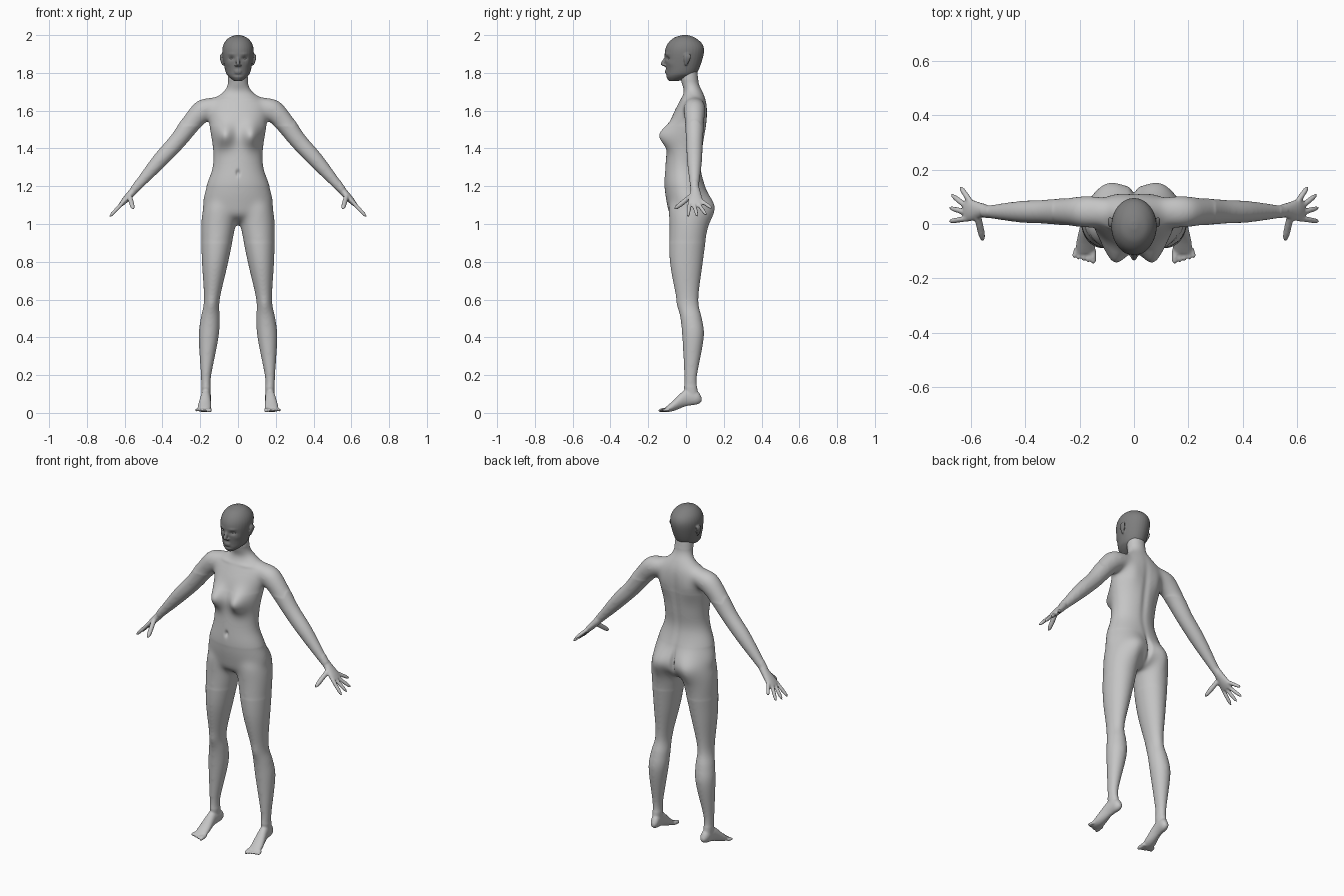
import bpy, bmesh, math
from mathutils import Vector

cube = bpy.data.objects.get("Cube")
if cube:
    bpy.data.objects.remove(cube)

X, Y, Z = Vector((1, 0, 0)), Vector((0, 1, 0)), Vector((0, 0, 1))


def material(name, grey):
    mat = bpy.data.materials.new(name)
    mat.use_nodes = True
    colour = (grey, grey, grey, 1)
    mat.diffuse_color = colour
    mat.node_tree.nodes["Principled BSDF"].inputs["Base Color"].default_value = colour
    return mat


def spline(before, start, end, after, t):
    """Smooth curve between start and end, with slopes taken from the neighbours."""
    slope_in, slope_out = (end - before) / 2, (after - start) / 2
    ease = t * t * (3 - 2 * t)
    return start + (end - start) * ease + slope_in * t * (1 - t) ** 2 - slope_out * t * t * (1 - t)


def loft(bm, rings, u, v, side=1, sides=32, steps=5):
    """Closed tube through elliptical rings: x, y, z, radius along u, radius along v."""
    last, fine = len(rings) - 1, []
    for i in range(last):
        near = [rings[max(i - 1, 0)], rings[i], rings[i + 1], rings[min(i + 2, last)]]
        for step in range(steps):
            fine.append([spline(*values, step / steps) for values in zip(*near)])
    fine.append(rings[last])
    loops = []
    for x, y, z, radius_u, radius_v in fine:
        loop = []
        for k in range(sides):
            angle = math.tau * k / sides
            p = Vector((x, y, z)) + u * radius_u * math.cos(angle) + v * radius_v * math.sin(angle)
            loop.append(bm.verts.new((p.x * side, p.y, p.z)))
        loops.append(loop)
    faces = [bm.faces.new(loops[0]), bm.faces.new(loops[-1])]
    for low, high in zip(loops, loops[1:]):
        for k in range(sides):
            j = (k + 1) % sides
            faces.append(bm.faces.new((low[k], low[j], high[j], high[k])))
    bmesh.ops.recalc_face_normals(bm, faces=faces)


def stack(bm, rows, centre=lambda z: 0, side=1):
    """Upright loft from rows of height, front, back and half width."""
    rings = [(centre(z), (front + back) / 2, z, half, (back - front) / 2) for z, front, back, half in rows]
    loft(bm, rings, X, Y, side)


def ball(bm, centre, radii, side=1):
    made = bmesh.ops.create_uvsphere(bm, u_segments=24, v_segments=16, radius=1)["verts"]
    for vert in made:
        x, y, z = (c + r * q for c, r, q in zip(centre, radii, vert.co))
        vert.co = (x * side, y, z)
    bmesh.ops.recalc_face_normals(bm, faces=list({face for vert in made for face in vert.link_faces}))


def digit(bm, start, along, length, radius, side):
    """Finger or toe that narrows to a rounded tip."""
    start, along = Vector(start), along.normalized()
    u = along.cross(Vector((1, 1, 1))).normalized()
    rings = []
    for k in range(9):
        t = k / 8
        size = radius * max(math.sqrt(1 - t ** 6), .2)
        rings.append((*(start + along * length * t), size, size))
    loft(bm, rings, u, along.cross(u), side, sides=12, steps=1)


def fuse(name, bm, voxel, mat, smoothing, details):
    """Merge overlapping parts into one skin, relax it, then push the details in or out."""
    mesh = bpy.data.meshes.new(name)
    bm.to_mesh(mesh)
    bm.free()
    obj = bpy.data.objects.new(name, mesh)
    bpy.context.collection.objects.link(obj)
    remesh = obj.modifiers.new("skin", "REMESH")
    remesh.mode, remesh.voxel_size = "VOXEL", voxel
    skin = bpy.data.meshes.new_from_object(obj.evaluated_get(bpy.context.evaluated_depsgraph_get()))
    obj.modifiers.clear()
    obj.data = skin
    bm = bmesh.new()
    bm.from_mesh(skin)
    for rule, rounds in smoothing:
        verts = [vert for vert in bm.verts if rule(vert.co)]
        for _ in range(rounds):
            bmesh.ops.smooth_vert(bm, verts=verts, factor=.5, use_axis_x=True, use_axis_y=True, use_axis_z=True)
    for (x, y, z), radii, push in details:
        for side in ((1, -1) if x else (1,)):
            for vert in bm.verts:
                offsets = zip(vert.co, (x * side, y, z), radii)
                distance = sum(((q - c) / r) ** 2 for q, c, r in offsets)
                if distance < 6:
                    vert.co += Y * push * math.exp(-distance)
    for face in bm.faces:
        face.smooth = True
    bm.to_mesh(skin)
    bm.free()
    skin.materials.clear()
    skin.materials.append(mat)


light_grey = material("light grey", .56)
dark_grey = material("dark grey", .21)

# Torso and neck
body = bmesh.new()
stack(body, [(1, 0, .08, .06), (1.04, -.08, .11, .15), (1.1, -.1, .12, .188), (1.2, -.115, .1, .168),
             (1.3, -.11, .08, .135), (1.4, -.1, .09, .133), (1.55, -.08, .11, .155), (1.64, -.04, .11, .15),
             (1.7, -.01, .09, .08), (1.74, -.025, .07, .057), (1.82, -.035, .06, .052)])

# Rows for the leg, and for the foot: y, height, half height, half width
leg = [(.07, 0, .07, .022), (.13, -.01, .06, .025), (.2, -.01, .06, .028), (.4, -.02, .095, .053),
       (.5, -.03, .085, .051), (.6, -.05, .066, .042), (.8, -.086, .09, .07), (1, -.09, .115, .092),
       (1.1, -.09, .11, .085), (1.16, -.06, .08, .06)]
foot = [(.083, .07, .01, .01), (.06, .08, .035, .024), (0, .08, .045, .026), (-.07, .036, .027, .035),
        (-.11, .016, .012, .033)]

# Rows for the arm: x, height, radius; and for the hand: x, half width, half thickness
arm = [(.07, 1.645, .04), (.165, 1.615, .06), (.24, 1.545, .053), (.32, 1.44, .045), (.42, 1.33, .04),
       (.55, 1.18, .022)]
hand = [(.54, .021, .021), (.57, .03, .019), (.6, .04, .016), (.62, .04, .011)]
along = Vector((.7, 0, -.75))
across = along.cross(Y)


def hand_height(x):
    return 1.19 - 1.1 * (x - .54)


for s in (1, -1):
    stack(body, leg, lambda z: min(.169, .19 - .086 * z), s)
    loft(body, [(.171 - .09 * y, y, z, half, tall) for y, z, tall, half in foot], X, Z, s)
    for k in range(5):
        radius = .0085 if k else .012
        heading = Vector((.08 * k - .05, -1, -.12))
        digit(body, (.152 + .015 * k, -.09, .018), heading, .058 - .005 * k, radius, s)
    loft(body, [(x, .045, z, r, r) for x, z, r in arm], Y, across, s)
    loft(body, [(x, .05, hand_height(x), wide, thick) for x, wide, thick in hand], Y, across, s)
    # Fingers fan out from the edge of the palm, the thumb points forward
    for k in range(4):
        fan = .3 * k - .1
        x = .6 if k == 3 else .61
        spread = along * math.cos(fan) + Y * math.sin(fan)
        digit(body, (x, .02 + .02 * k, hand_height(x)), spread, .083 if k == 3 else .105, .0105, s)
    digit(body, (.575, .03, 1.15), Vector((-.2, -.9, -.7)), .12, .0135, s)

# Chest, seat, shoulder blades, navel, spine groove, seat cleft, collar bones, knees
fuse("body", body, .005, light_grey,
     [(lambda p: abs(p.x) < .54 and p.z > .14, 22),
      (lambda p: .9 < p.z < 1.2 and abs(p.x) < .3, 60),
      (lambda p: 1.52 < p.z < 1.76 and abs(p.x) < .3, 60),
      (lambda p: True, 2)],
     [((.074, -.09, 1.47), (.052, .09, .062), -.062),
      ((.085, .11, 1.09), (.07, .08, .08), .04),
      ((.09, .1, 1.55), (.05, .05, .08), .01),
      ((0, -.11, 1.27), (.01, .03, .016), .012),
      ((0, .11, 1.4), (.02, .05, .2), -.008),
      ((0, .12, 1.1), (.012, .06, .06), -.02),
      ((.09, -.04, 1.66), (.06, .04, .01), -.005),
      ((.14, -.05, .57), (.03, .03, .04), -.005)])

# Skull and jaw
head = bmesh.new()
stack(head, [(1.757, -.09, -.04, .02), (1.78, -.105, .03, .05), (1.81, -.105, .064, .067), (1.9, -.113, .094, .083),
             (1.95, -.1, .088, .077), (1.985, -.065, .05, .05), (2, -.02, .01, .012)])

# Nose, nostrils, lips and ears
loft(head, [(0, -.1, 1.89, .008, .008), (0, -.113, 1.87, .008, .01), (0, -.123, 1.846, .011, .012),
            (0, -.11, 1.834, .008, .006)], X, Y)
for s in (1, -1):
    ball(head, (.012, -.113, 1.84), (.007, .009, .006), s)
    loft(head, [(.08, 0, 1.84, .004, .006), (.087, .005, 1.87, .008, .017), (.089, .008, 1.89, .007, .019),
                (.084, .006, 1.903, .004, .01)], X, Y, s)
for z in (1.802, 1.811):
    ball(head, (0, -.102, z), (.02, .01, .006))

# Eye sockets, brow, cheekbones, chin crease
fuse("head", head, .0035, dark_grey, [(lambda p: True, 5)],
     [((.034, -.1, 1.877), (.016, .03, .01), .01),
      ((.035, -.1, 1.9), (.02, .03, .007), -.003),
      ((.05, -.07, 1.85), (.016, .03, .016), -.004),
      ((0, -.1, 1.787), (.03, .02, .005), .003)])

# Eyes
eyes = bmesh.new()
for s in (1, -1):
    ball(eyes, (.034, -.087, 1.877), (.011, .009, .005), s)
fuse("eyes", eyes, .001, light_grey, [], [])
